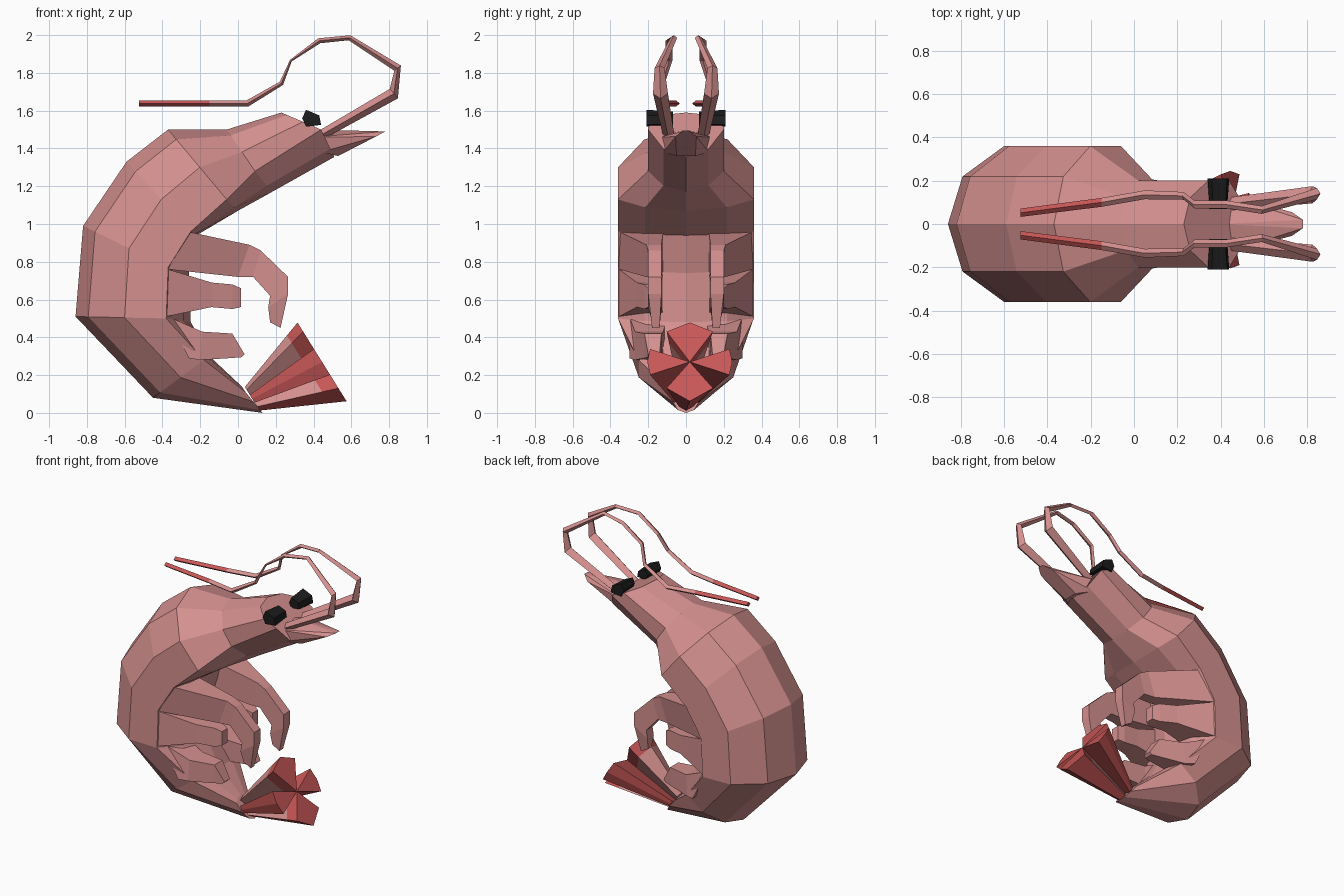
import bpy, bmesh, math
from mathutils import Vector

if "Cube" in bpy.data.objects:
    bpy.data.objects.remove(bpy.data.objects["Cube"])


def material(name, rgb):
    m = bpy.data.materials.new(name)
    m.diffuse_color = (*rgb, 1)
    m.use_nodes = True
    m.node_tree.nodes["Principled BSDF"].inputs["Base Color"].default_value = m.diffuse_color
    return m


PINK = material("shell pink", (0.66, 0.28, 0.275))
RED = material("tail red", (0.58, 0.095, 0.095))
BLACK = material("eye black", (0.012, 0.012, 0.012))


def finish(bm, name, mats):
    bmesh.ops.recalc_face_normals(bm, faces=bm.faces)
    me = bpy.data.meshes.new(name)
    bm.to_mesh(me)
    bm.free()
    for m in mats:
        me.materials.append(m)
    ob = bpy.data.objects.new(name, me)
    bpy.context.collection.objects.link(ob)
    return ob


def loft(name, rings, mats=(PINK,), rule=lambda i, k: 0, end_mat=0):
    """Skin a list of closed rings, capped at both ends."""
    bm = bmesh.new()
    vs = [[bm.verts.new(p) for p in r] for r in rings]
    n = len(rings[0])
    for i in range(len(vs) - 1):
        for k in range(n):
            f = bm.faces.new((vs[i][k], vs[i][(k + 1) % n],
                              vs[i + 1][(k + 1) % n], vs[i + 1][k]))
            f.material_index = rule(i, k)
    bm.faces.new(vs[0])
    bm.faces.new(vs[-1]).material_index = end_mat
    return finish(bm, name, mats)


def hull(name, pts, mat):
    bm = bmesh.new()
    for p in pts:
        bm.verts.new(p)
    bmesh.ops.convex_hull(bm, input=bm.verts)
    bmesh.ops.dissolve_limit(bm, angle_limit=0.02, verts=bm.verts, edges=bm.edges)
    return finish(bm, name, [mat])


# Body: each section is back point, lower side point, belly point (x, z), half width
sections = [
    ((.23, 1.59), (.44, 1.50), (.51, 1.355), .20),
    ((-.06, 1.50), (.09, 1.28), (.18, 1.17), .20),
    ((-.37, 1.50), (-.06, 1.13), (.00, 1.07), .36),
    ((-.59, 1.33), (-.25, .96), (-.22, .94), .36),
    ((-.82, .99), (-.37, .77), (-.26, .74), .36),
    ((-.86, .51), (-.38, .50), (-.25, .48), .36),
    ((-.45, .08), (-.18, .28), (-.14, .29), .25),
    ((.13, .00), (.04, .11), (.02, .14), .07),
]
rings = []
for o, s, b, w in sections:
    o, s, b = (Vector((p[0], 0, p[1])) for p in (o, s, b))
    Y = Vector((0, w, 0))
    half = [(o.lerp(s, .14), .61), (o.lerp(s, .54), 1), (s, 1), (s.lerp(b, .7), .6)]
    rings.append([o] + [p + Y * t for p, t in half] + [b]
                 + [p - Y * t for p, t in reversed(half)])
loft("body", rings)

# Pointed snout
snout = [(.40, 0, 1.50), (.78, .02, 1.49), (.73, .055, 1.463), (.53, .05, 1.36),
         (.44, .12, 1.38), (.53, .08, 1.46), (.40, .14, 1.46), (.53, .03, 1.49)]
hull("snout", [(x, y * s, z) for x, y, z in snout for s in (1, -1)], PINK)

# Eyes
eye = [(.34, 1.56), (.36, 1.605), (.43, 1.575), (.44, 1.525), (.36, 1.515)]
for s in (1, -1):
    hull("eye", [(.39 + (x - .39) * k, s * y, 1.555 + (z - 1.555) * k)
                 for x, z in eye for y, k in ((.07, .8), (.21, 1))], BLACK)

# Antennae: centre line x, y, z and half thickness
feeler = [(.42, .09, 1.46, .025), (.825, .135, 1.69, .033), (.845, .14, 1.825, .022),
          (.59, .065, 1.986, .014), (.43, .09, 1.97, .014), (.28, .09, 1.865, .006),
          (.23, .13, 1.745, .012), (.05, .135, 1.638, .017), (-.15, .10, 1.638, .017),
          (-.525, .052, 1.638, .016)]
for s in (1, -1):
    rings = []
    for i, (x, y, z, h) in enumerate(feeler):
        a, b = feeler[max(i - 1, 0)], feeler[min(i + 1, len(feeler) - 1)]
        t = Vector((b[0] - a[0], 0, b[2] - a[2])).normalized()
        n = Vector((-t.z, 0, t.x)) * h
        c, Y = Vector((x, s * y, z)), Vector((0, max(h, .015) * 1.2, 0))
        rings.append([c + n, c + Y, c - n, c - Y])
    last = len(feeler) - 2
    loft("antenna", rings, (PINK, RED), lambda i, k: int(i == last), 1)

# Legs: upper and lower edge (x, z), inner and outer y
legs = {
    "front_leg": [((-.27, .96), (-.37, .76), .12, .355), ((.06, .89), (.00, .72), .13, .21),
                  ((.12, .86), (.08, .72), .13, .20), ((.265, .72), (.17, .62), .13, .20),
                  ((.265, .63), (.16, .56), .13, .20), ((.225, .45), (.17, .48), .14, .18)],
    "middle_leg": [((-.37, .76), (-.38, .51), .12, .355), ((-.14, .69), (-.14, .56), .13, .26),
                   ((-.03, .68), (-.03, .55), .13, .22), ((.015, .66), (.015, .56), .14, .20)],
    "rear_leg": [((-.37, .51), (-.26, .29), .10, .30), ((-.19, .43), (-.20, .28), .12, .27),
                 ((-.03, .42), (-.04, .29), .13, .22), ((.035, .31), (.02, .295), .14, .20)],
}
for name, parts in legs.items():
    for s in (1, -1):
        loft(name, [[(u[0], s * i, u[1]), (u[0], s * o, u[1]),
                     (l[0], s * o, l[1]), (l[0], s * i, l[1])] for u, l, i, o in parts])

# Tail fan: four wedge lobes opening from the tail end
base, tip = Vector((.075, 0, .075)), Vector((.445, .02, .27))
up, side = Vector((-.53, 0, .85)), Vector((0, 1, 0))
lobes = [("upper", 90, 33, .225, .245), ("lower", 270, 37, .205, .245),
         ("left", 0, 21, .225, .225), ("right", 180, 21, .225, .225)]
pink_sides = {"upper": (0, 1, 2, 3), "lower": (0, 3)}
for name, mid, spread, r, rm in lobes:
    rings = []
    for t in (0, .8, 1):
        c, k = base.lerp(tip, t), .3 + .7 * t
        ring = [c]
        for a, rad in ((mid - spread, r), (mid, rm), (mid + spread, r)):
            a = math.radians(a)
            ring.append(c + (side * math.cos(a) + up * math.sin(a)) * rad * k)
        rings.append(ring)
    pink = pink_sides.get(name, ())
    loft("tail_lobe_" + name, rings, (PINK, RED),
         lambda i, k: 0 if i == 0 and k in pink else 1, 1)
